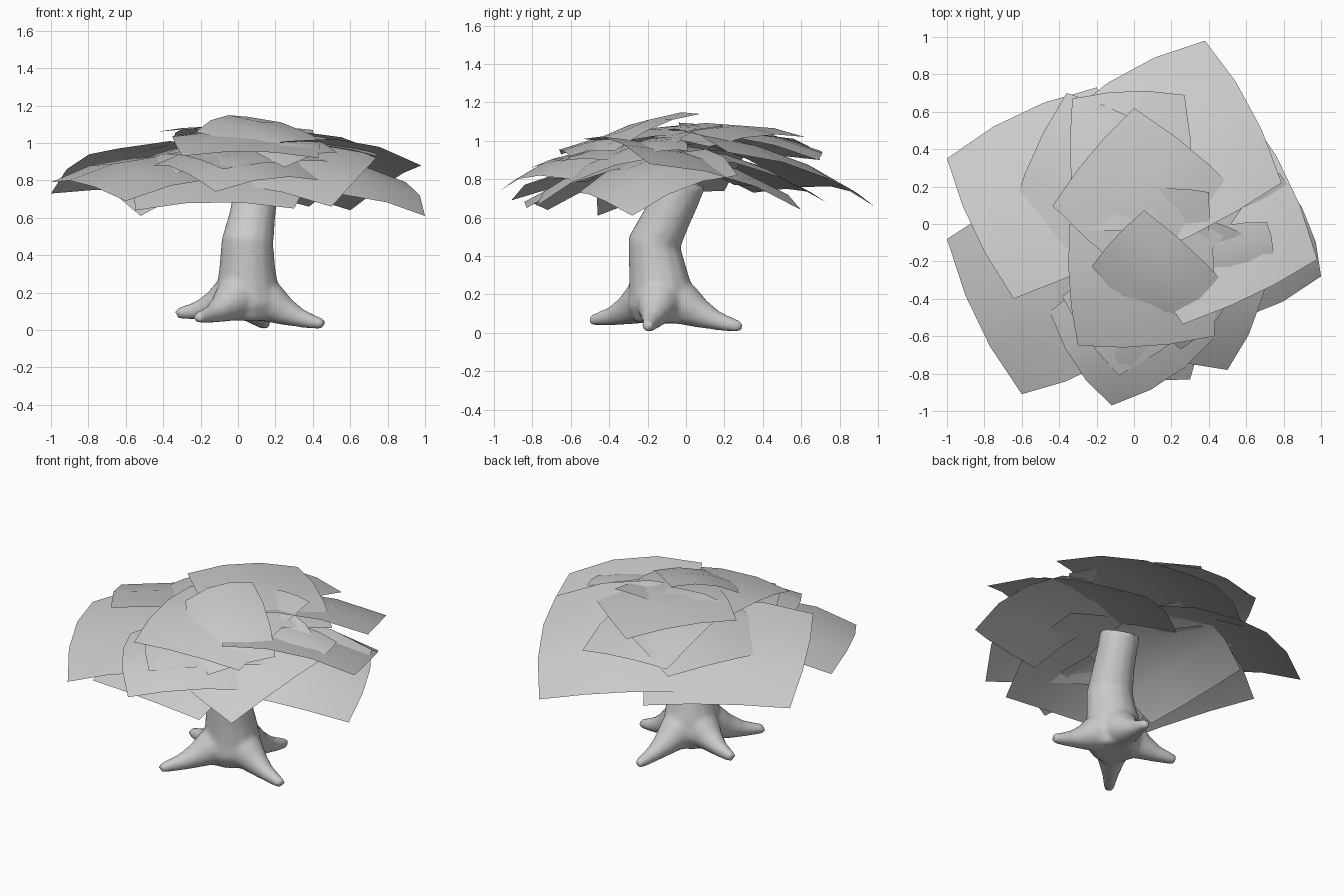
import bpy, bmesh, math
from mathutils import Vector


def tube(bm, path, sides=14):
    # tapered tube through (point, radius) stations
    rings = []
    for i, (p, r) in enumerate(path):
        a = Vector(path[max(i - 1, 0)][0])
        b = Vector(path[min(i + 1, len(path) - 1)][0])
        q = Vector((0, 0, 1)).rotation_difference(b - a)
        rings.append([bm.verts.new(Vector(p) + q @ Vector((r * math.cos(t), r * math.sin(t), 0)))
                      for t in [2 * math.pi * k / sides for k in range(sides)]])
    for lo, hi in zip(rings, rings[1:]):
        for k in range(sides):
            n = (k + 1) % sides
            bm.faces.new((lo[k], lo[n], hi[n], hi[k]))
    bm.faces.new(rings[0][::-1])
    bm.faces.new(rings[-1])


def add_object(name, bm):
    me = bpy.data.meshes.new(name)
    bm.to_mesh(me)
    bm.free()
    ob = bpy.data.objects.new(name, me)
    bpy.context.collection.objects.link(ob)
    for f in me.polygons:
        f.use_smooth = True
    return ob


# trunk with four spreading roots, fused together
bm = bmesh.new()
tube(bm, [((0.05, -0.13, 0.05), 0.13), ((0.05, -0.13, 0.14), 0.175), ((0.05, -0.135, 0.24), 0.165),
          ((0.05, -0.15, 0.34), 0.15), ((0.05, -0.165, 0.47), 0.14), ((0.075, -0.1, 0.6), 0.125),
          ((0.09, -0.05, 0.7), 0.12), ((0.1, -0.01, 0.8), 0.12)])
base = Vector((0.05, -0.13, 0.22))
for tip in [(0.46, -0.2, 0.03), (-0.22, -0.495, 0.065), (0.15, 0.29, 0.03), (-0.33, -0.01, 0.09)]:
    tip = Vector(tip)
    path = [(base, 0.13)]
    for t, drop, r in [(0.3, 0.02, 0.11), (0.5, 0.028, 0.075), (0.7, 0.025, 0.05), (0.87, 0.012, 0.038), (1, 0, 0.028)]:
        path.append((base.lerp(tip, t) - Vector((0, 0, drop)), r))
    tube(bm, path)
trunk = add_object("trunk", bm)
rm = trunk.modifiers.new("fuse", 'REMESH')
rm.mode = 'VOXEL'
rm.voxel_size = 0.016
rm.use_smooth_shade = True
sm = trunk.modifiers.new("soften", 'SMOOTH')
sm.factor = 0.5
sm.iterations = 6


def leaf_card(name, p, q, depth, rise, bulge=0.055, bow=0.04, n=3):
    # bowed sheet: outer edge p-q, running inwards by depth and up by rise
    p, q = Vector(p), Vector(q)
    d = q - p
    inward = Vector((-d.y, d.x, 0)).normalized() * depth + Vector((0, 0, rise))
    normal = d.cross(inward).normalized()
    du, dv = d.normalized() * bow, inward.normalized() * bow
    bm = bmesh.new()

    def vert(u, v):
        hu, hv = 4 * u * (1 - u), 4 * v * (1 - v)
        return bm.verts.new(p + d * u + inward * v + normal * bulge * (hu + hv)
                            + du * (2 * u - 1) * hv + dv * (2 * v - 1) * hu)

    g = [[vert(i / n, j / n) for i in range(n + 1)] for j in range(n + 1)]
    for j in range(n):
        for i in range(n):
            bm.faces.new((g[j][i], g[j][i + 1], g[j + 1][i + 1], g[j + 1][i]))
    add_object(name, bm)


# drooping outer foliage
skirt = [
    ((0.79, 0.22, 0.94), (0.38, 0.98, 0.66), 0.85, 0.10),
    ((-0.20, 0.73, 0.68), (-1.0, 0.35, 0.73), 0.83, 0.24),
    ((-1.0, -0.08, 0.79), (-0.60, -0.91, 0.69), 0.75, 0.11),
    ((0.98, -0.19, 0.88), (0.60, 0.60, 0.64), 0.80, 0.13),
    ((1.0, -0.28, 0.61), (0.78, 0.27, 0.82), 0.75, 0.12),
    ((-0.12, -0.97, 0.74), (0.44, -0.60, 0.80), 0.60, 0.14),
    ((0.50, -0.78, 0.66), (0.74, -0.12, 0.92), 0.80, 0.13),
    ((-0.55, -0.72, 0.64), (0.30, -0.83, 0.65), 0.72, 0.23),
    ((-0.66, 0.20, 0.74), (-0.52, -0.46, 0.61), 0.60, 0.20),
]
# flatter crown foliage
crown = [
    ((0.27, 0.69, 0.90), (-0.33, 0.67, 0.93), 0.70, 0.14),
    ((-0.30, -0.65, 0.93), (0.43, -0.60, 0.92), 0.65, 0.11),
    ((0.60, 0.12, 0.97), (0.0, 0.62, 1.02), 0.68, 0.04),
    ((-0.08, -0.81, 0.86), (0.53, -0.37, 0.90), 0.52, 0.08),
    ((0.25, -0.67, 0.87), (0.53, -0.37, 0.95), 0.65, 0.19),
    ((0.74, -0.22, 0.93), (0.71, 0.01, 0.95), 0.36, 0.06),
    ((0.38, -0.22, 0.99), (0.40, 0.17, 1.07), 0.30, 0.00),
    ((-0.36, 0.70, 0.90), (-0.66, 0.03, 0.89), 0.60, 0.12),
    ((-0.66, -0.02, 0.83), (-0.40, -0.65, 0.80), 0.60, 0.18),
]
for i, c in enumerate(skirt):
    leaf_card(f"outer_foliage_{i + 1}", *c)
for i, c in enumerate(crown):
    s = min(c[2], 0.6) / 0.6
    leaf_card(f"crown_foliage_{i + 1}", *c, bulge=0.035 * s * s, bow=0.025 * s)
